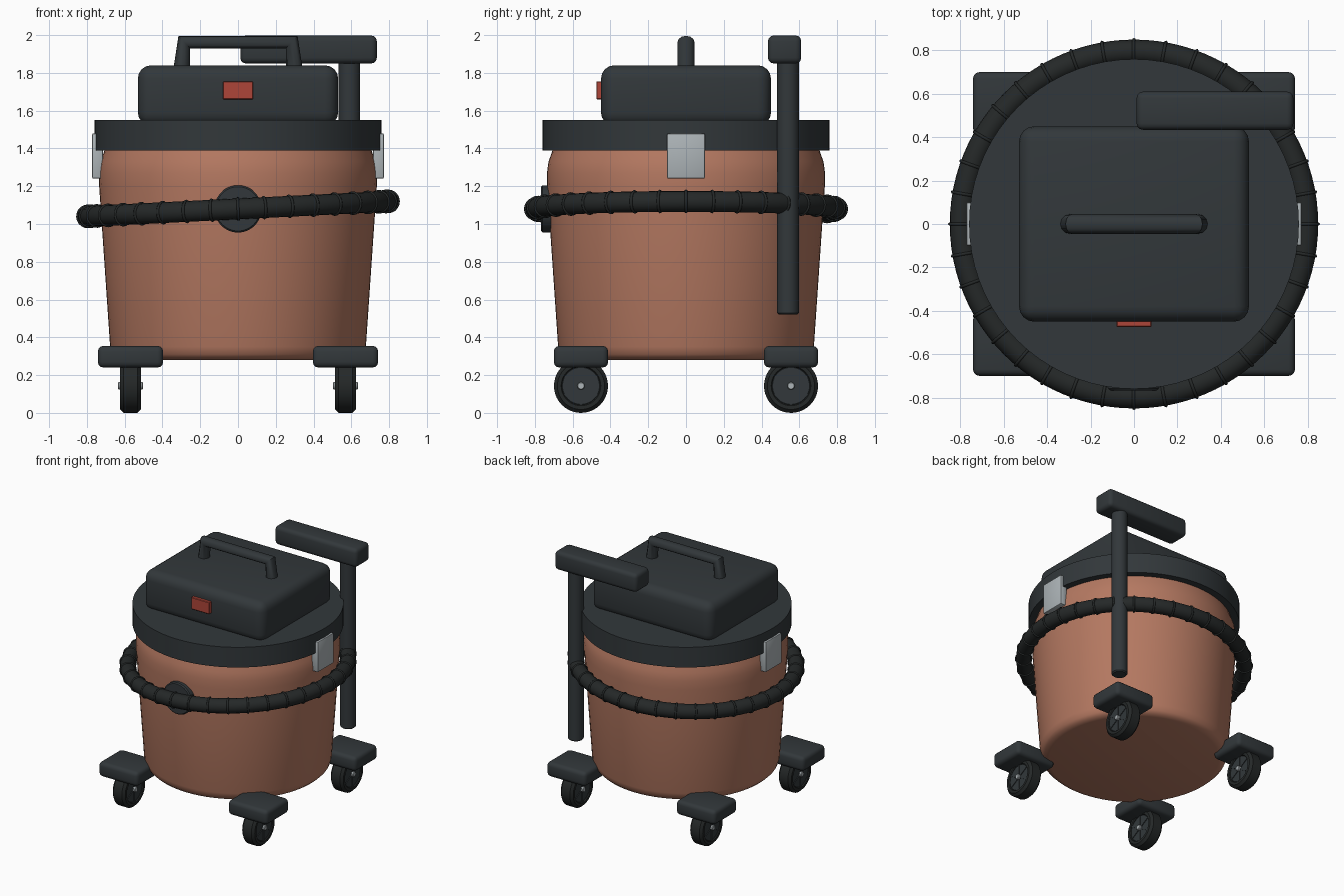
import bpy, bmesh, math
from mathutils import Vector, Matrix

if "Cube" in bpy.data.objects:
    bpy.data.objects.remove(bpy.data.objects["Cube"])

def mat(name, c):
    m = bpy.data.materials.new(name)
    m.diffuse_color = (*c, 1)
    m.use_nodes = True
    m.node_tree.nodes["Principled BSDF"].inputs["Base Color"].default_value = m.diffuse_color
    return m

CLAY = mat("clay", (0.46, 0.19, 0.12))
DARK = mat("charcoal", (0.032, 0.039, 0.043))
RUBBER = mat("rubber", (0.018, 0.021, 0.021))
RED = mat("red", (0.42, 0.06, 0.04))
STEEL = mat("steel", (0.42, 0.46, 0.48))

def finish(ob, m, angle=35):
    ob.data.materials.append(m)
    bpy.ops.object.select_all(action='DESELECT')
    ob.select_set(True)
    bpy.context.view_layer.objects.active = ob
    bpy.ops.object.shade_smooth_by_angle(angle=math.radians(angle))
    return ob

def from_bm(name, bm, m, angle=35):
    bmesh.ops.recalc_face_normals(bm, faces=bm.faces)
    me = bpy.data.meshes.new(name)
    bm.to_mesh(me)
    bm.free()
    ob = bpy.data.objects.new(name, me)
    bpy.context.collection.objects.link(ob)
    return finish(ob, m, angle)

def box(name, lo, hi, m, bevel=0.0, seg=3):
    bm = bmesh.new()
    bmesh.ops.create_cube(bm, size=1)
    lo, hi = Vector(lo), Vector(hi)
    for v in bm.verts:
        v.co = (lo + hi) / 2 + v.co * (hi - lo)
    if bevel:
        bmesh.ops.bevel(bm, geom=bm.edges[:], offset=bevel, segments=seg,
                        profile=0.5, affect='EDGES')
    return from_bm(name, bm, m)

def lathe(name, profile, m, steps=64, loc=(0, 0, 0), axis='Z', angle=35):
    """Spin an (r, h) profile about z, then lay it along the wanted axis."""
    bm = bmesh.new()
    vs = [bm.verts.new((r, 0, h)) for r, h in profile]
    es = [bm.edges.new(p) for p in zip(vs, vs[1:])]
    bmesh.ops.spin(bm, geom=vs + es, cent=(0, 0, 0), axis=(0, 0, 1),
                   angle=2 * math.pi, steps=steps)
    bmesh.ops.remove_doubles(bm, verts=bm.verts, dist=1e-5)
    rot = {'Z': Matrix(), 'X': Matrix.Rotation(math.pi / 2, 4, 'Y'),
           'Y': Matrix.Rotation(math.pi / 2, 4, 'X')}[axis]
    bm.transform(Matrix.Translation(loc) @ rot)
    return from_bm(name, bm, m, angle)

def rod(name, r, h0, h1, m, loc, axis='Z', b=0.008, steps=32):
    return lathe(name, [(0, h0), (r - b, h0), (r, h0 + b), (r, h1 - b),
                        (r - b, h1), (0, h1)], m, steps, loc, axis)

# Tank and lid
lathe("tank", [(0, .28), (.61, .28), (.645, .29), (.665, .31), (.677, .35), (.735, 1.2),
               (.736, 1.27), (.728, 1.33), (.71, 1.38), (.70, 1.42), (0, 1.42)], CLAY, 72)
lathe("lid", [(0, 1.39), (.76, 1.39), (.76, 1.55), (0, 1.55)], DARK, 72)

# Motor head, switch and carry handle
box("motor_head", (-.53, -.45, 1.52), (.53, .45, 1.84), DARK, .07, 4)
box("switch", (-.08, -.475, 1.66), (.08, -.43, 1.755), RED, .004, 1)

cu = bpy.data.curves.new("carry_handle", 'CURVE')
cu.dimensions = '3D'
cu.bevel_depth = .045
cu.bevel_resolution = 4
cu.use_fill_caps = True
sp = cu.splines.new('POLY')
path = [(-.30, 1.80), (-.285, 1.963), (.285, 1.963), (.30, 1.80)]
sp.points.add(len(path) - 1)
for p, (x, z) in zip(sp.points, path):
    p.co = (x, 0, z, 1)
tmp = bpy.data.objects.new("handle_curve", cu)
bpy.context.collection.objects.link(tmp)
bpy.context.view_layer.update()
me = bpy.data.meshes.new_from_object(tmp.evaluated_get(bpy.context.evaluated_depsgraph_get()))
bpy.data.objects.remove(tmp)
handle = bpy.data.objects.new("carry_handle", me)
bpy.context.collection.objects.link(handle)
me.materials.clear()
finish(handle, DARK)

# Hose inlet on the front
rod("hose_inlet", .125, .66, .767, DARK, (0, 0, 1.08), 'Y', steps=48)

# Hose: slightly tilted ring with ribs
TILT = Matrix.Translation((0, 0, 1.08)) @ Matrix.Rotation(-math.atan(.05), 4, 'Y')

def add_torus(bm, R, r, n, k, mtx):
    g = [[bm.verts.new(mtx @ Vector(((R + r * math.cos(b)) * math.cos(a),
                                     (R + r * math.cos(b)) * math.sin(a), r * math.sin(b))))
          for b in (2 * math.pi * j / k for j in range(k))]
         for a in (2 * math.pi * i / n for i in range(n))]
    for i in range(n):
        for j in range(k):
            i2, j2 = (i + 1) % n, (j + 1) % k
            bm.faces.new((g[i][j], g[i2][j], g[i2][j2], g[i][j2]))

bm = bmesh.new()
add_torus(bm, .795, .055, 96, 16, TILT)
from_bm("hose", bm, RUBBER, 60)
bm = bmesh.new()
for i in range(36):
    a = 2 * math.pi * i / 36
    add_torus(bm, .055, .008, 20, 6, TILT @ Matrix.Rotation(a, 4, 'Z')
              @ Matrix.Translation((.795, 0, 0)) @ Matrix.Rotation(math.pi / 2, 4, 'X'))
from_bm("hose_ribs", bm, RUBBER, 80)

# Wand with floor nozzle on top
rod("wand", .057, .52, 1.90, DARK, (.59, .54, 0))
box("floor_nozzle", (.012, .434, 1.85), (.735, .61, 1.998), DARK, .03)

for sx, side in ((-1, "left"), (1, "right")):
    # Side latches
    xs = sorted((sx * .715, sx * .772))
    box(f"{side}_latch", (xs[0], -.10, 1.24), (xs[1], .10, 1.48), STEEL, .008, 2)
    for sy, end in ((-1, "front"), (1, "back")):
        # Caster foot, wheel with recessed rim, spokes and axle
        n = f"{end}_{side}"
        cx, cy, cz = c = (sx * .569, sy * .556, .143)
        box(n + "_foot", (cx - .173, cy - .144, .24), (cx + .173, cy + .144, .355), DARK, .03)
        lathe(n + "_tyre", [(.10, -.048), (.105, -.055), (.125, -.055), (.143, -.037),
                            (.143, .037), (.125, .055), (.105, .055), (.10, .048),
                            (.10, -.048)], RUBBER, 40, c, 'X')
        rod(n + "_rim", .102, -.046, .046, DARK, c, 'X', .004)
        rod(n + "_axle", .02, -.066, .066, STEEL, c, 'X', .004, 20)
        bm = bmesh.new()
        for k in range(6):
            mtx = (Matrix.Translation(c) @ Matrix.Rotation(k * math.pi / 3, 4, 'X')
                   @ Matrix.Translation((0, 0, .058)) @ Matrix.Diagonal((.102, .012, .085, 1)))
            bmesh.ops.create_cube(bm, size=1, matrix=mtx)
        from_bm(n + "_spokes", bm, DARK)
